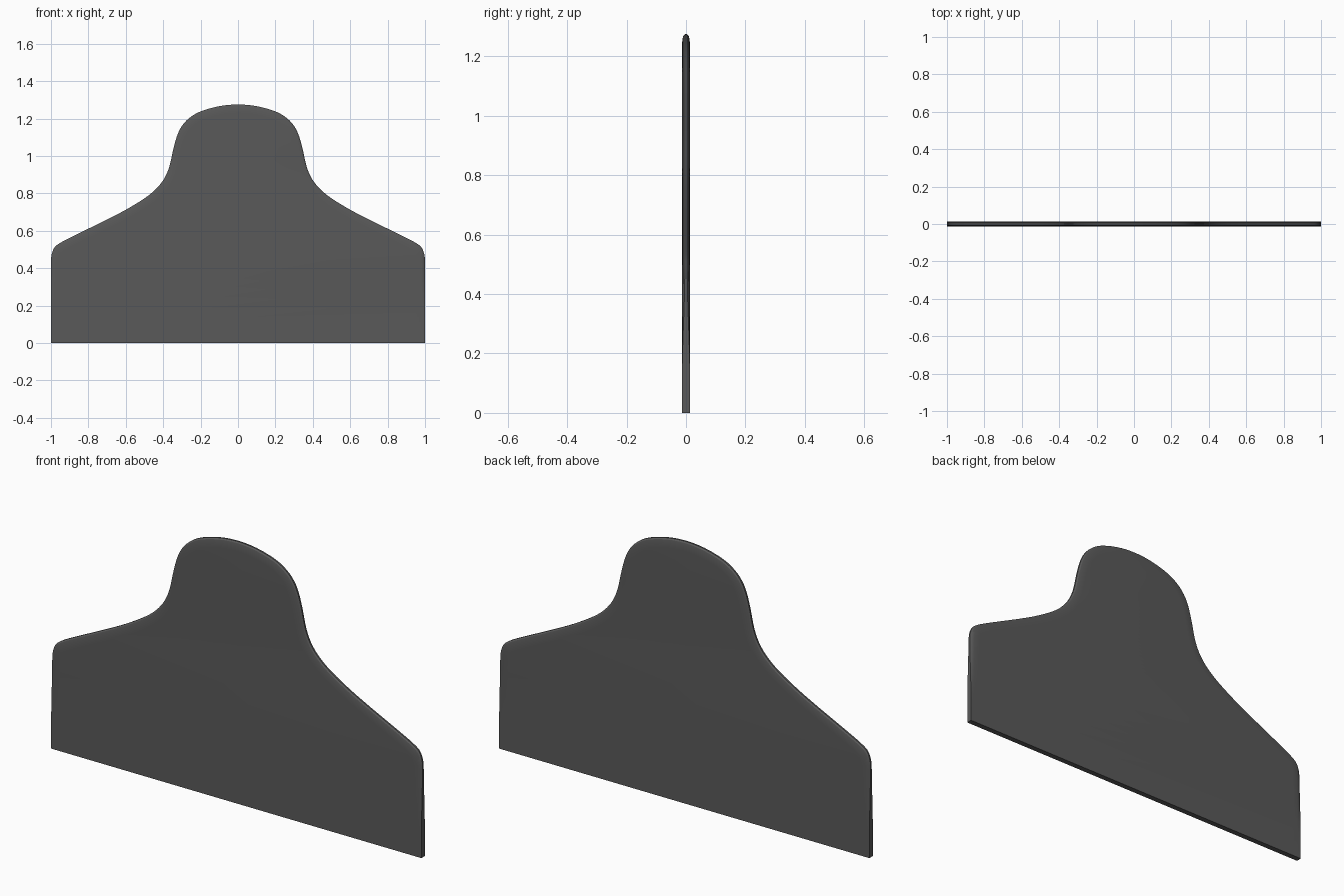
import bpy, bmesh
from mathutils import Vector

if "Cube" in bpy.data.objects:
    bpy.data.objects.remove(bpy.data.objects["Cube"])

HALF = 0.0135  # half thickness of the plate

# Right half of the outline (x, z), from bottom corner to crown
half = [(1, 0), (1, .2), (1, .35), (1, .43), (.996, .475), (.98, .512), (.95, .535),
        (.9, .562), (.8, .611), (.7, .66), (.6, .712), (.5, .773), (.44, .822),
        (.40, .87), (.375, .92), (.36, .97), (.345, 1.04), (.325, 1.11),
        (.30, 1.16), (.26, 1.203), (.2, 1.238), (.1, 1.266), (0, 1.275)]
pts = [Vector(p) for p in half + [(-x, z) for x, z in half[-2::-1]]]


def smooth_path(p, steps=3):
    """Catmull-Rom curve through the points."""
    ext = [2 * p[0] - p[1]] + p + [2 * p[-1] - p[-2]]
    out = []
    for a, b, c, d in zip(ext, ext[1:], ext[2:], ext[3:]):
        for i in range(steps):
            t = i / steps
            out.append(0.5 * (2 * b + (c - a) * t + (2 * a - 5 * b + 4 * c - d) * t * t
                              + (3 * b - a - 3 * c + d) * t ** 3))
    return out + [p[-1]]


path = smooth_path(pts)
n = len(path)

# Rim section: (inset from outline, fraction of half thickness)
rim = [(.045, -1), (.02, -.92), (.006, -.7), (0, -.3)]
rim += [(d, -f) for d, f in reversed(rim)]

bm = bmesh.new()
rings = []
for inset, frac in rim:
    ring = []
    for i, p in enumerate(path):
        tan = (path[min(i + 1, n - 1)] - path[max(i - 1, 0)]).normalized()
        q = p + Vector((-tan.y, tan.x)) * inset
        # rim is square at the foot and becomes round towards the shoulders
        w = min(max((p.y - .1) / .38, 0), 1)
        w = w * w * (3 - 2 * w)
        side = 1 if frac > 0 else -1
        ring.append(bm.verts.new((q.x, HALF * (side + (frac - side) * w), q.y)))
    rings.append(ring)

# Rim strips, the two broad faces and the flat underside
for a, b in zip(rings, rings[1:]):
    for i in range(n - 1):
        bm.faces.new((a[i], a[i + 1], b[i + 1], b[i]))
bm.faces.new(rings[0])
bm.faces.new(rings[-1][::-1])
bm.faces.new([r[0] for r in rings] + [r[-1] for r in reversed(rings)])
bmesh.ops.remove_doubles(bm, verts=bm.verts, dist=1e-5)
bmesh.ops.recalc_face_normals(bm, faces=bm.faces)

mesh = bpy.data.meshes.new("shaped_panel")
bm.to_mesh(mesh)
bm.free()
panel = bpy.data.objects.new("shaped_panel", mesh)
bpy.context.collection.objects.link(panel)

# Dark grey finish
mat = bpy.data.materials.new("dark_grey")
mat.diffuse_color = (.1, .1, .1, 1)
mat.use_nodes = True
mat.node_tree.nodes["Principled BSDF"].inputs["Base Color"].default_value = mat.diffuse_color
mesh.materials.append(mat)

bpy.context.view_layer.objects.active = panel
panel.select_set(True)
bpy.ops.object.shade_smooth_by_angle()
